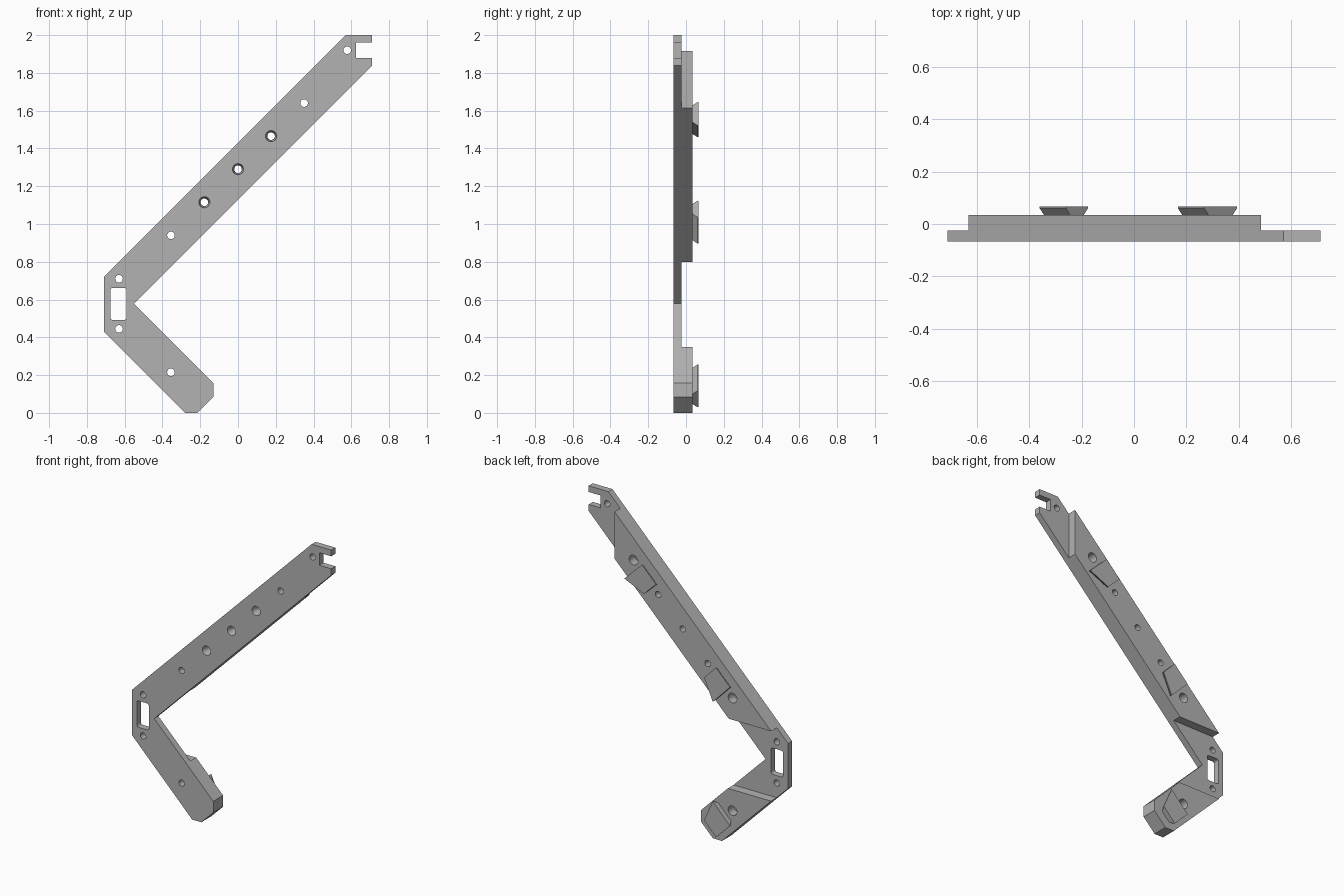
import bpy, bmesh, math
from mathutils import Vector

if "Cube" in bpy.data.objects:
    bpy.data.objects.remove(bpy.data.objects["Cube"])

FRONT, STEP, BACK, TOP = -0.066, -0.024, 0.034, 0.066
FOLD = 1.153  # mirror sum in z between the two arms

grey = bpy.data.materials.new("mid_grey")
grey.use_nodes = True
grey.diffuse_color = (0.45, 0.45, 0.45, 1)
grey.node_tree.nodes["Principled BSDF"].inputs["Base Color"].default_value = (0.45, 0.45, 0.45, 1)


def loft(name, rings):
    """Solid from matching rings of (x, y, z) points, capped at both ends."""
    bm = bmesh.new()
    loops = [[bm.verts.new(p) for p in ring] for ring in rings]
    n = len(loops[0])
    for a, b in zip(loops, loops[1:]):
        for i in range(n):
            j = (i + 1) % n
            bm.faces.new((a[i], a[j], b[j], b[i]))
    bm.faces.new(loops[0])
    bm.faces.new(loops[-1])
    bmesh.ops.recalc_face_normals(bm, faces=bm.faces)
    mesh = bpy.data.meshes.new(name)
    bm.to_mesh(mesh)
    bm.free()
    mesh.materials.append(grey)
    obj = bpy.data.objects.new(name, mesh)
    bpy.context.collection.objects.link(obj)
    return obj


def at(points, y):
    return [(x, y, z) for x, z in points]


def circle(x, z, r, n=24):
    return [(x + r * math.cos(math.tau * i / n), z + r * math.sin(math.tau * i / n)) for i in range(n)]


def combine(target, tool, operation):
    mod = target.modifiers.new(operation, 'BOOLEAN')
    mod.operation, mod.solver, mod.object = operation, 'EXACT', tool
    bpy.context.view_layer.objects.active = target
    bpy.ops.object.modifier_apply(modifier=mod.name)
    bpy.data.objects.remove(tool)


# Front plate: bent bracket outline with a notched upper tip
outline = [(-0.71, 0.72), (0.57, 2.0), (0.71, 2.0), (0.71, 1.96), (0.625, 1.96),
           (0.625, 1.88), (0.71, 1.88), (0.71, 1.838), (-0.55, 0.578), (-0.13, 0.158),
           (-0.13, 0.085), (-0.215, 0), (-0.28, 0), (-0.71, 0.43)]
bracket = loft("bracket", [at(outline, FRONT), at(outline, STEP)])

# Thicker back layers on each arm
upper = [(-0.63, 0.80), (0.485, 1.915), (0.485, 1.613), (-0.328, 0.80)]
lower = [(-0.63, 0.35), (-0.322, 0.35), (-0.13, 0.158), (-0.13, 0.085), (-0.215, 0), (-0.28, 0)]
for pad in (upper, lower):
    combine(bracket, loft("pad", [at(pad, STEP), at(pad, BACK)]), 'UNION')

# Straight screw holes
middle = [(-0.178, 1.115), (0, 1.29), (0.175, 1.465)]
recessed = [(-0.355, 0.94), (-0.355, 0.215), (0.35, 1.64)]
ends = [(-0.63, 0.71), (-0.63, 0.445), (0.578, 1.92)]
for x, z in middle + recessed + ends:
    ring = circle(x, z, 0.02)
    combine(bracket, loft("hole", [at(ring, -0.2), at(ring, 0.2)]), 'DIFFERENCE')

# Tapered recesses in front, straight recesses behind
for x, z in middle:
    combine(bracket, loft("recess", [at(circle(x, z, 0.032), FRONT - 0.01),
                                     at(circle(x, z, 0.02), STEP)]), 'DIFFERENCE')
for x, z in recessed:
    ring = circle(x, z, 0.031)
    combine(bracket, loft("recess", [at(ring, STEP), at(ring, 0.2)]), 'DIFFERENCE')

# Rounded slot at the bend
slot = []
for i, (sx, sz) in enumerate([(1, 1), (-1, 1), (-1, -1), (1, -1)]):
    for k in range(4):
        a = math.radians(90 * i + 30 * k)
        slot.append((-0.632 + sx * 0.031 + 0.012 * math.cos(a),
                     0.577 + sz * 0.073 + 0.012 * math.sin(a)))
combine(bracket, loft("slot", [at(slot, -0.2), at(slot, 0.2)]), 'DIFFERENCE')

bracket.select_set(True)
bpy.context.view_layer.objects.active = bracket
bpy.ops.object.shade_smooth_by_angle(angle=math.radians(30))


# Wedge blocks with undercut sides, mirrored along and across the arms
def wedge(name, corners):
    e, n, w, s = [Vector(c) for c in corners]

    def toward(a, b):
        return a + (b - a).normalized() * 0.024
    base = [toward(e, n), toward(n, e), toward(w, s), toward(s, w)]
    return loft(name, [at(base, BACK), at([e, n, w, s], TOP - 0.005), at([e, n, w, s], TOP)])


first = [(0.393, 1.522), (0.267, 1.645), (0.167, 1.545), (0.254, 1.46)]
second = [(1.285 - z, 1.29 - x) for x, z in first]
third = [(x, FOLD - z) for x, z in second]
wedge("upper_wedge", first)
wedge("middle_wedge", second)
wedge("lower_wedge", third)
